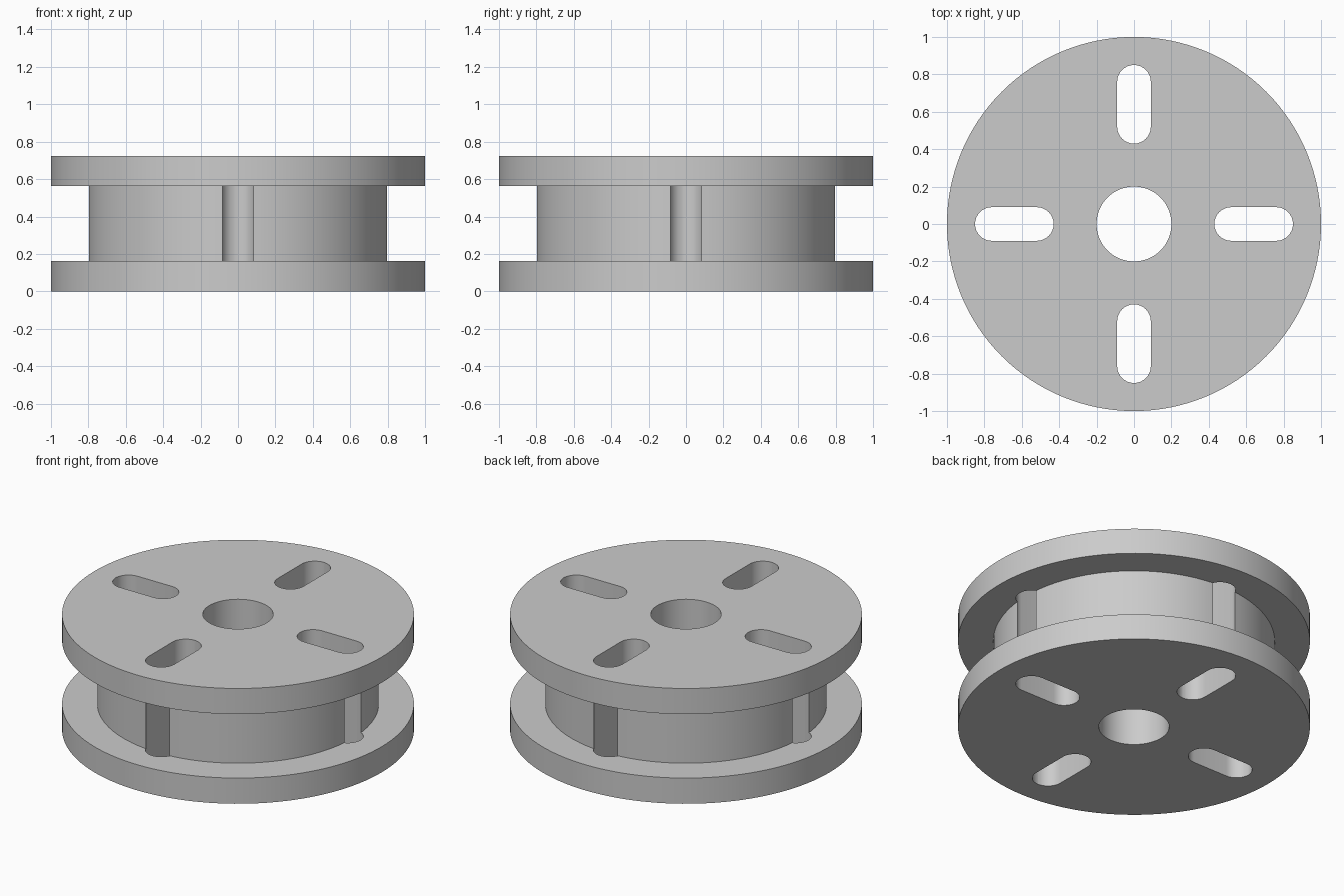
import bpy
import bmesh
from math import sin, cos, pi, radians
from mathutils import Matrix

cube = bpy.data.objects.get("Cube")
if cube:
    bpy.data.objects.remove(cube, do_unlink=True)

RIM, HUB, BORE = 1.0, 0.80, 0.20
LOW, HIGH, TOP = 0.161, 0.562, 0.723
SLOT_IN, SLOT_OUT, SLOT_R = 0.52, 0.76, 0.09
SEGMENTS = 128

metal = bpy.data.materials.new("plain grey")
metal.use_nodes = True
grey = (0.6, 0.6, 0.6, 1)
metal.diffuse_color = grey
metal.node_tree.nodes["Principled BSDF"].inputs["Base Color"].default_value = grey


def make_object(name, bm):
    bmesh.ops.recalc_face_normals(bm, faces=bm.faces)
    mesh = bpy.data.meshes.new(name)
    bm.to_mesh(mesh)
    bm.free()
    mesh.materials.append(metal)
    obj = bpy.data.objects.new(name, mesh)
    bpy.context.collection.objects.link(obj)
    return obj


def lathe(name, profile):
    """Turn a closed (radius, height) profile around the z axis."""
    bm = bmesh.new()
    rings = []
    for i in range(SEGMENTS):
        a = 2 * pi * i / SEGMENTS
        rings.append([bm.verts.new((r * cos(a), r * sin(a), z)) for r, z in profile])
    n = len(profile)
    for i, ring in enumerate(rings):
        after = rings[(i + 1) % SEGMENTS]
        for j in range(n):
            k = (j + 1) % n
            bm.faces.new((ring[j], after[j], after[k], ring[k]))
    return make_object(name, bm)


def slot_cutters(name, arc=16):
    """Four rounded slots running right through the spool."""
    bm = bmesh.new()
    outline = []
    for centre, start in ((SLOT_OUT, -pi / 2), (SLOT_IN, pi / 2)):
        for i in range(arc + 1):
            a = start + pi * i / arc
            outline.append((centre + SLOT_R * cos(a), SLOT_R * sin(a)))
    for quarter in range(4):
        turn = Matrix.Rotation(quarter * pi / 2, 3, "Z")
        base = bm.faces.new([bm.verts.new((x, y, -0.1)) for x, y in outline])
        new = bmesh.ops.extrude_face_region(bm, geom=[base], use_keep_orig=True)
        top = [v for v in new["geom"] if isinstance(v, bmesh.types.BMVert)]
        bmesh.ops.translate(bm, verts=top, vec=(0, 0, TOP + 0.2))
        bmesh.ops.rotate(bm, verts=top + list(base.verts), cent=(0, 0, 0), matrix=turn)
    return make_object(name, bm)


# Two flanges, hub and centre bore turned as one solid
spool = lathe("spool", [
    (BORE, 0), (RIM, 0), (RIM, LOW), (HUB, LOW),
    (HUB, HIGH), (RIM, HIGH), (RIM, TOP), (BORE, TOP),
])

# Slots, which also break through the side of the hub
cutters = slot_cutters("slot_cutters")
cutters.hide_render = True
cut = spool.modifiers.new("slots", "BOOLEAN")
cut.operation = "DIFFERENCE"
cut.solver = "EXACT"
cut.object = cutters

bpy.ops.object.select_all(action="DESELECT")
spool.select_set(True)
bpy.context.view_layer.objects.active = spool
bpy.ops.object.modifier_apply(modifier=cut.name)
bpy.data.objects.remove(cutters, do_unlink=True)
bpy.ops.object.shade_smooth_by_angle(angle=radians(30))
